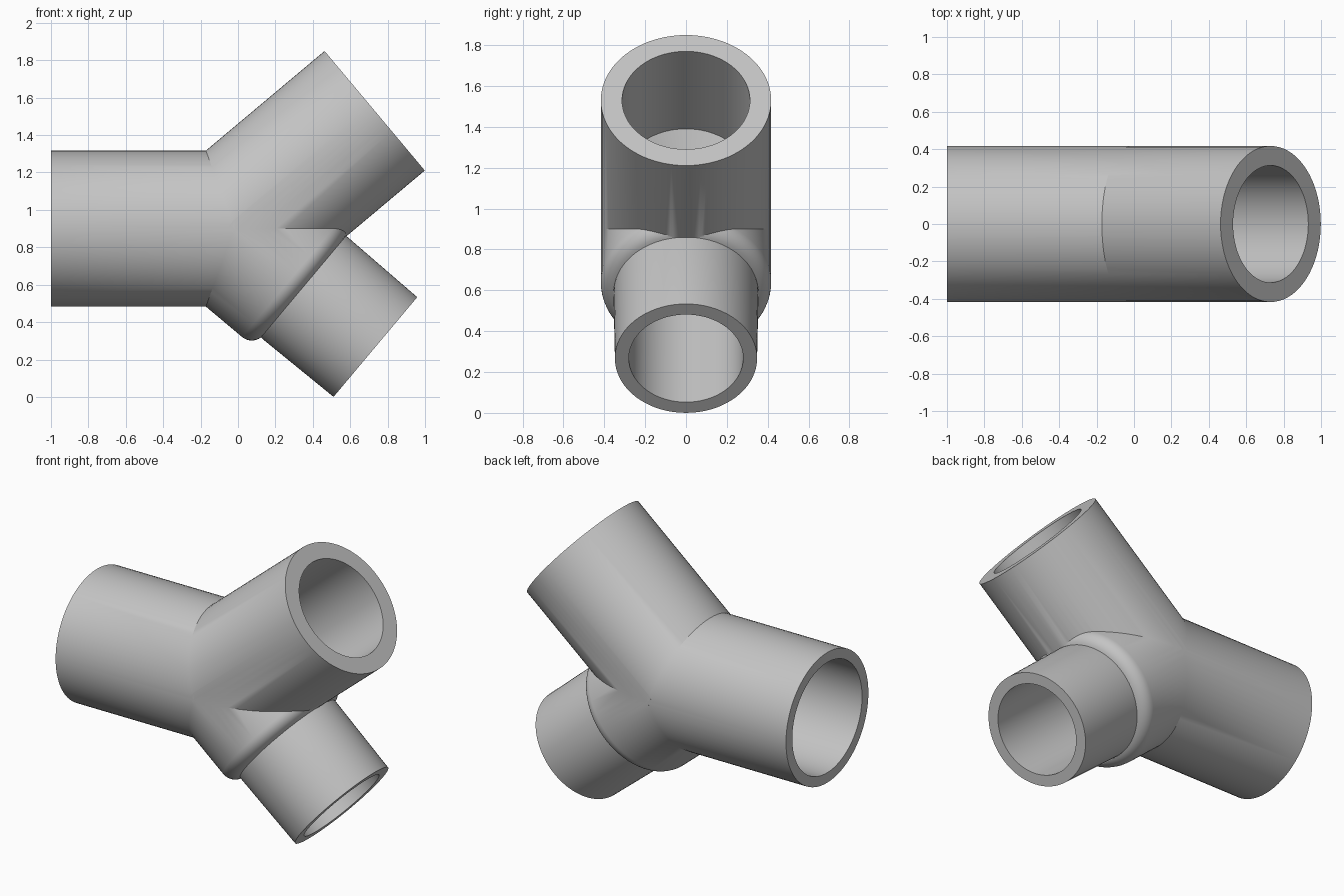
import bpy, bmesh, math
from mathutils import Vector

default = bpy.data.objects.get("Cube")
if default:
    bpy.data.objects.remove(default, do_unlink=True)

SEGMENTS = 72
JOINT = Vector((-0.02, 0, 0.9))
ANGLE = math.radians(40)
MAIN = Vector((-1, 0, 0))
UPPER = Vector((math.cos(ANGLE), 0, math.sin(ANGLE)))
LOWER = Vector((math.cos(ANGLE), 0, -math.sin(ANGLE)))

grey = bpy.data.materials.new("plain grey")
grey.use_nodes = True
colour = (0.55, 0.55, 0.55, 1)
grey.diffuse_color = colour
grey.node_tree.nodes["Principled BSDF"].inputs["Base Color"].default_value = colour


def turned(name, direction, profile):
    """Closed solid of revolution; profile is (distance from joint, radius)."""
    bm = bmesh.new()
    rings = []
    for dist, radius in profile:
        ring = []
        for i in range(SEGMENTS):
            a = 2 * math.pi * i / SEGMENTS
            ring.append(bm.verts.new((radius * math.cos(a), radius * math.sin(a), dist)))
        rings.append(ring)
    for low, high in zip(rings, rings[1:]):
        for i in range(SEGMENTS):
            j = (i + 1) % SEGMENTS
            bm.faces.new((low[i], low[j], high[j], high[i]))
    bm.faces.new(rings[0][::-1])
    bm.faces.new(rings[-1])
    bmesh.ops.recalc_face_normals(bm, faces=bm.faces)
    mesh = bpy.data.meshes.new(name)
    bm.to_mesh(mesh)
    bm.free()
    mesh.materials.append(grey)
    obj = bpy.data.objects.new(name, mesh)
    bpy.context.collection.objects.link(obj)
    obj.rotation_mode = 'QUATERNION'
    obj.rotation_quaternion = direction.to_track_quat('Z', 'Y')
    obj.location = JOINT
    return obj


def combine(target, tool, operation):
    """Apply one boolean and discard the helper solid."""
    tool.hide_render = True
    mod = target.modifiers.new(operation.lower(), 'BOOLEAN')
    mod.operation = operation
    mod.solver = 'EXACT'
    mod.object = tool
    bpy.context.view_layer.objects.active = target
    bpy.ops.object.modifier_apply(modifier=mod.name)
    bpy.data.objects.remove(tool, do_unlink=True)


# Outer shell: main pipe, equal upper branch, reduced lower branch
fitting = turned("pipe_fitting", MAIN, [(-0.01, 0.417), (0.98, 0.417)])
upper = turned("upper_branch", UPPER, [(-0.02, 0.417), (0.98, 0.417)])

# Rounded shoulder stepping down to the narrower spigot
shoulder = [(-0.03, 0.417)]
for k in range(9):
    a = math.radians(78) * k / 8
    shoulder.append((0.405 + 0.08 * math.sin(a), 0.337 + 0.08 * math.cos(a)))
shoulder += [(0.494, 0.355), (0.985, 0.348)]
lower = turned("lower_branch", LOWER, shoulder)

for part in (upper, lower):
    combine(fitting, part, 'UNION')

# Bores, with an inner taper in the upper branch
bores = [
    turned("main_bore", MAIN, [(0.013, 0.353), (1.1, 0.353)]),
    turned("upper_bore", UPPER, [(-0.04, 0.22), (0.32, 0.22), (0.39, 0.313), (1.1, 0.313)]),
    turned("lower_bore", LOWER, [(-0.05, 0.28), (1.1, 0.28)]),
]
for bore in bores:
    combine(fitting, bore, 'DIFFERENCE')

# Smooth curved walls, crisp rims and seams
bpy.ops.object.select_all(action='DESELECT')
fitting.select_set(True)
bpy.context.view_layer.objects.active = fitting
bpy.ops.object.transform_apply(location=True, rotation=True, scale=True)
bpy.ops.object.shade_smooth_by_angle(angle=math.radians(30))
